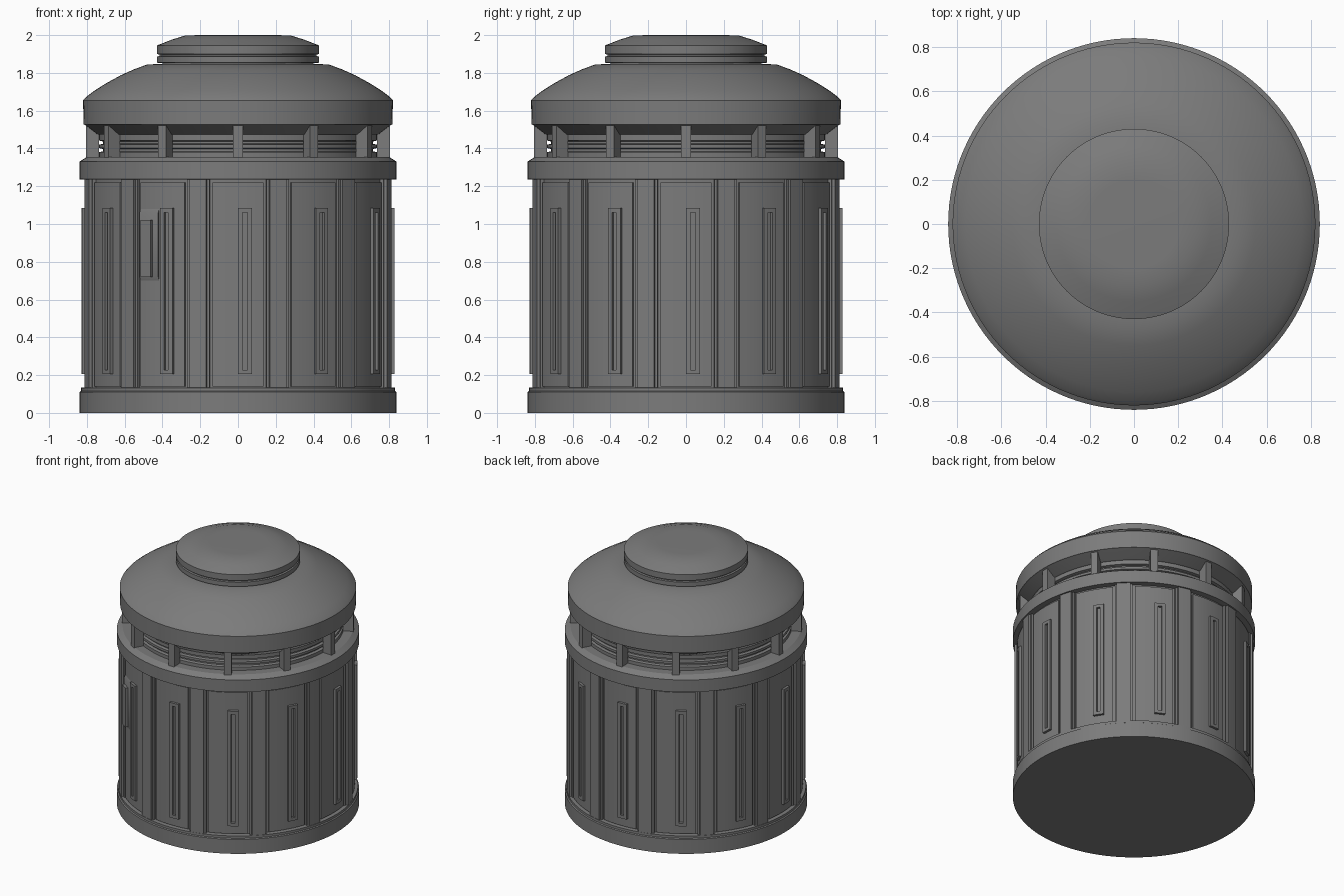
import bpy, bmesh, math

if "Cube" in bpy.data.objects:
    bpy.data.objects.remove(bpy.data.objects["Cube"])

grey = bpy.data.materials.new("dark grey metal")
grey.diffuse_color = (0.2, 0.2, 0.2, 1)
grey.use_nodes = True
grey.node_tree.nodes["Principled BSDF"].inputs["Base Color"].default_value = grey.diffuse_color


def finish(name, bm):
    bmesh.ops.recalc_face_normals(bm, faces=bm.faces)
    mesh = bpy.data.meshes.new(name)
    bm.to_mesh(mesh)
    bm.free()
    ob = bpy.data.objects.new(name, mesh)
    ob.data.materials.append(grey)
    bpy.context.collection.objects.link(ob)
    bpy.ops.object.select_all(action='DESELECT')
    ob.select_set(True)
    bpy.context.view_layer.objects.active = ob
    bpy.ops.object.shade_smooth_by_angle(angle=math.radians(28))
    return ob


def polar(r, deg, z):
    a = math.radians(deg)
    return (r * math.sin(a), -r * math.cos(a), z)


def lathe(name, profile, seg=120):
    # revolve (radius, height) points and close both ends
    bm = bmesh.new()
    rings = [[bm.verts.new(polar(r, 360 * i / seg, z)) for i in range(seg)]
             for r, z in profile]
    for lo, hi in zip(rings, rings[1:]):
        for i in range(seg):
            j = (i + 1) % seg
            bm.faces.new((lo[i], lo[j], hi[j], hi[i]))
    bm.faces.new(rings[0])
    bm.faces.new(rings[-1])
    return finish(name, bm)


def sector(bm, r0, r1, a0, a1, z0, z1, taper=0.0):
    # curved block between two radii, two angles and two heights
    n = max(1, round((a1 - a0) / 3))
    cuts = []
    for i in range(n + 1):
        a = a0 + (a1 - a0) * i / n
        cuts.append([bm.verts.new(polar(r, a, z)) for r, z in
                     ((r0, z0), (r1, z0 + taper), (r1, z1 - taper), (r0, z1))])
    for c, d in zip(cuts, cuts[1:]):
        for k in range(4):
            m = (k + 1) % 4
            bm.faces.new((c[k], c[m], d[m], d[k]))
    bm.faces.new(cuts[0])
    bm.faces.new(cuts[-1])


# body shell, base ring and upper ring
lathe("body", [(0.84, 0), (0.84, 0.11), (0.832, 0.115), (0.832, 0.133),
               (0.798, 0.135), (0.798, 1.235), (0.84, 1.237), (0.84, 1.33),
               (0.80, 1.355), (0.72, 1.355)])

# grooved neck under the lid
lathe("neck", [(0.735, 1.34), (0.735, 1.38), (0.715, 1.385), (0.715, 1.397),
               (0.735, 1.402), (0.735, 1.42), (0.715, 1.425), (0.715, 1.437),
               (0.735, 1.442), (0.735, 1.49)])

# domed lid
lathe("lid", [(0.73, 1.472), (0.745, 1.475), (0.81, 1.525), (0.818, 1.527),
              (0.82, 1.655), (0.805, 1.672), (0.76, 1.706), (0.70, 1.744),
              (0.62, 1.788), (0.55, 1.819), (0.48, 1.845), (0.40, 1.847)])

# top cap with two grooves
lathe("cap", [(0.40, 1.84), (0.40, 1.852), (0.43, 1.854), (0.43, 1.887),
              (0.415, 1.889), (0.415, 1.897), (0.43, 1.9), (0.43, 1.945),
              (0.35, 1.976), (0.28, 1.998), (0.2, 2.0)])

pilasters, panels, frames, fins = (bmesh.new() for _ in range(4))
for k in range(12):
    a = 30 * k
    # upright pilaster with a lower step at each side
    sector(pilasters, 0.79, 0.815, a + 10.7, a + 19.3, 0.11, 1.24)
    sector(pilasters, 0.79, 0.83, a + 11.7, a + 18.3, 0.11, 1.24)
    # wall panel
    sector(panels, 0.79, 0.81, a - 9.6, a + 9.6, 0.14, 1.22)
    # raised frame around a narrow slit
    c = a + 2.6
    for a0, a1, z0, z1 in ((c - 2.6, c - 0.9, 0.205, 1.085),
                           (c + 0.9, c + 2.6, 0.205, 1.085),
                           (c - 0.9, c + 0.9, 0.205, 0.228),
                           (c - 0.9, c + 0.9, 1.062, 1.085)):
        sector(frames, 0.80, 0.828, a0, a1, z0, z1)
    # fin carrying the lid
    sector(fins, 0.735, 0.806, a - 1.8, a + 1.8, 1.345, 1.527)
finish("pilasters", pilasters)
finish("wall_panels", panels)
finish("slit_frames", frames)
finish("lid_fins", fins)

# door handle on the front left panel
handle = bmesh.new()
sector(handle, 0.80, 0.82, -39.5, -31, 0.68, 1.10, 0.04)
sector(handle, 0.80, 0.84, -38, -33.5, 0.72, 1.02)
finish("door_handle", handle)
